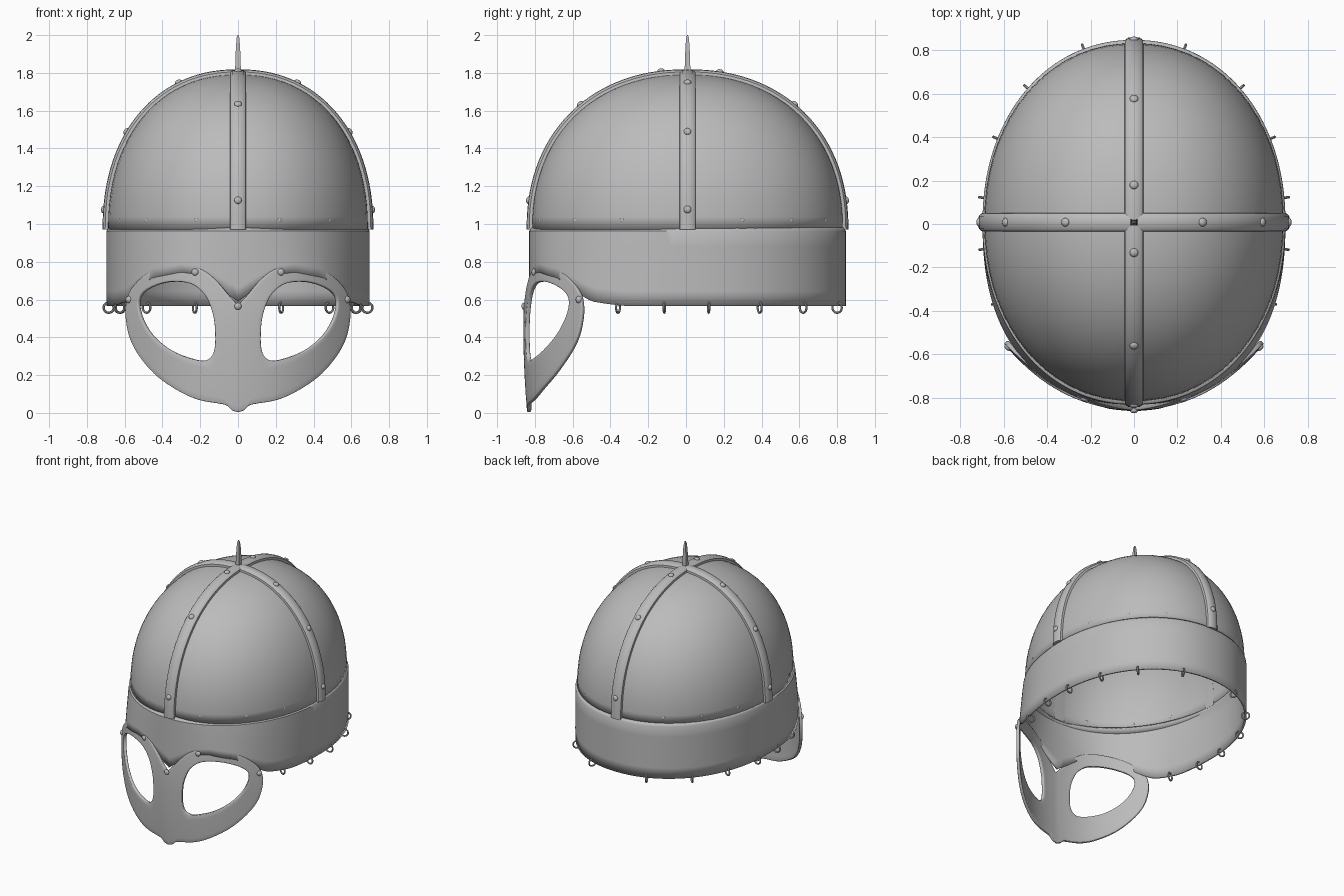
import bpy, bmesh, math
from math import sin, cos, pi, atan2, hypot, radians
from mathutils import Vector, Matrix

if "Cube" in bpy.data.objects:
    bpy.data.objects.remove(bpy.data.objects["Cube"])

steel = bpy.data.materials.new("steel_grey")
steel.use_nodes = True
GREY = (0.5, 0.5, 0.5, 1)
steel.diffuse_color = GREY
steel.node_tree.nodes["Principled BSDF"].inputs["Base Color"].default_value = GREY

CY = 0.008               # centre of the skull in y
RIM = 0.97               # where dome meets brow band
DOME = Vector((0.683, 0.818, 0.815))


def power(v, n):
    return math.copysign(abs(v) ** (2 / n), v)


def finish(obj):
    if not obj.data.materials:
        obj.data.materials.append(steel)
    bpy.ops.object.select_all(action='DESELECT')
    obj.select_set(True)
    bpy.context.view_layer.objects.active = obj
    bpy.ops.object.shade_smooth_by_angle(angle=radians(35))


def make(name, bm):
    mesh = bpy.data.meshes.new(name)
    bm.to_mesh(mesh)
    bm.free()
    obj = bpy.data.objects.new(name, mesh)
    bpy.context.collection.objects.link(obj)
    return obj


def sheet(name, rows, closed, caps=False):
    """Skin a list of point rows into a quad surface."""
    bm = bmesh.new()
    grid = [[bm.verts.new(p) for p in row] for row in rows]
    n = len(rows[0])
    for a, b in zip(grid, grid[1:]):
        for i in range(n if closed else n - 1):
            j = (i + 1) % n
            bm.faces.new((a[i], a[j], b[j], b[i]))
    if caps:
        bm.faces.new(grid[0])
        bm.faces.new(grid[-1])
    bmesh.ops.remove_doubles(bm, verts=bm.verts, dist=0.0003)
    bmesh.ops.recalc_face_normals(bm, faces=bm.faces)
    return make(name, bm)


def thicken(obj, amount):
    mod = obj.modifiers.new("thickness", 'SOLIDIFY')
    mod.thickness = amount
    mod.offset = 0


def dome_point(turn, rise):
    r = power(cos(rise), 2.2)
    return Vector((DOME.x * r * power(cos(turn), 2.1),
                   DOME.y * r * power(sin(turn), 2.1) + CY,
                   RIM + DOME.z * power(sin(rise), 2.2)))


def interp(x, pts):
    for (x0, v0), (x1, v1) in zip(pts, pts[1:]):
        if x <= x1:
            return v0 + (v1 - v0) * (x - x0) / (x1 - x0)
    return pts[-1][1]


def rivets(name, spots, radius):
    bm = bmesh.new()
    for pos, normal in spots:
        place = Matrix.Translation(pos) @ normal.to_track_quat('Z', 'Y').to_matrix().to_4x4()
        bmesh.ops.create_uvsphere(bm, u_segments=12, v_segments=8, radius=radius,
                                  matrix=place @ Matrix.Diagonal((1, 1, 0.65, 1)))
    finish(make(name, bm))


# Dome
SEG = 72
dome = sheet("dome", [[dome_point(2 * pi * i / SEG, pi / 2 * k / 24) for i in range(SEG)]
                      for k in range(25)], True)
thicken(dome, 0.012)
finish(dome)

# Brow band, its lower edge arching over the eyes
BROW = [(0, 0.59), (0.1, 0.66), (0.2, 0.73), (0.3, 0.745), (0.45, 0.715),
        (0.54, 0.64), (0.59, 0.59), (0.66, 0.565), (1, 0.565)]


def band_point(turn, t):
    n = 2.1 + (0.25 * t if sin(turn) < 0 else 0)
    x, y = 0.69 * power(cos(turn), n), 0.832 * power(sin(turn), n)
    low = interp(abs(x), BROW) if y < 0 else 0.565
    k = 0.985 if t < 0 else 1
    return Vector((x * k, y * k + CY, RIM + 0.008 if t < 0 else 0.96 + (low - 0.96) * t))


band = sheet("brow_band", [[band_point(2 * pi * i / 144, t) for i in range(144)]
                           for t in (-1, 0, 0.2, 0.4, 0.6, 0.8, 1)], True)
thicken(band, 0.014)
finish(band)

# Crossing straps over the dome
SECTION = [(-0.044, -0.008), (-0.041, 0.02), (-0.028, 0.031), (0, 0.034),
           (0.028, 0.031), (0.041, 0.02), (0.044, -0.008)]


def arc(turn, a):
    """Point and outward normal on the dome arc, a running 0 to pi."""
    def at(v):
        return dome_point(turn if v <= pi / 2 else turn + pi, min(v, pi - v))
    along = at(min(a + 0.01, pi)) - at(max(a - 0.01, 0))
    side = Vector((-sin(turn), cos(turn), 0))
    return at(a), side.cross(along).normalized() * -1, side


for name, turn in (("side_strap", 0), ("long_strap", pi / 2)):
    rows = []
    for k in range(61):
        p, out, side = arc(turn, pi * k / 60)
        if out.dot(p - Vector((0, CY, RIM))) < 0:
            out = -out
        rows.append([p + side * w + out * h for w, h in SECTION])
    finish(sheet(name, rows, True, True))

# Strap rivets
spots = []
for turn, rises in ((0, (6, 36, 66)), (pi, (6, 36, 66)),
                    (-pi / 2, (9, 50, 82)), (pi / 2, (9, 50, 80))):
    for rise in rises:
        p, out, side = arc(turn, radians(rise))
        if out.dot(p - Vector((0, CY, RIM))) < 0:
            out = -out
        spots.append((p + out * 0.033, out))
rivets("strap_rivets", spots, 0.02)

# Rim rivets and hanging rings, placed by their y on both sides
spots = []
for y in (-0.775, -0.59, -0.34, 0.3, 0.56, 0.74):
    x = 0.685 * (1 - abs((y - CY) / 0.82) ** 2.1) ** (1 / 2.1)
    for s in (-1, 1):
        spots.append((Vector((s * x * 0.995, y * 0.995, 1.02)),
                      Vector((s * x / 0.47, y / 0.67, 0.1)).normalized()))
rivets("rim_rivets", spots, 0.014)

for y in (-0.36, -0.115, 0.12, 0.39, 0.62, 0.8):
    x = 0.69 * (1 - abs((y - CY) / 0.832) ** 2.1) ** (1 / 2.1)
    for s in (-1, 1):
        tangent = Vector((-y / 0.69, s * x / 0.476, 0))
        bpy.ops.mesh.primitive_torus_add(
            location=(s * x, y, 0.557), major_radius=0.027, minor_radius=0.006,
            major_segments=20, minor_segments=8,
            rotation=tangent.to_track_quat('Z', 'Y').to_euler())
        bpy.context.object.name = "hanging_ring"
        finish(bpy.context.object)

# Spike on the crown
spike = [[Vector((sx * w, sy * w + CY, z)) for sx, sy in ((-1, -1), (1, -1), (1, 1), (-1, 1))]
         for w, z in ((0.016, 1.78), (0.014, 1.86), (0.011, 1.94), (0.007, 1.985), (0.003, 2.0))]
finish(sheet("crown_spike", spike, True, True))

# Eye mask: half outline and eye hole, mirrored
OUTLINE = [(0, 0.57), (0.05, 0.625), (0.1, 0.685), (0.16, 0.74), (0.23, 0.775), (0.32, 0.785),
           (0.42, 0.765), (0.5, 0.72), (0.56, 0.655), (0.585, 0.59), (0.588, 0.5), (0.565, 0.39),
           (0.51, 0.29), (0.42, 0.19), (0.3, 0.11), (0.2, 0.068), (0.1, 0.05), (0.06, 0.04),
           (0.03, 0.014), (0, 0.005)]
EYE = [(0.125, 0.33), (0.122, 0.46), (0.14, 0.55), (0.175, 0.625), (0.24, 0.68), (0.33, 0.695),
       (0.42, 0.68), (0.495, 0.64), (0.522, 0.585), (0.505, 0.5), (0.45, 0.41), (0.36, 0.335),
       (0.26, 0.292), (0.17, 0.278)]
MID = Vector((0.31, 0.48))


def smooth(pts, loop):
    """Catmull-Rom samples through the points."""
    n, out = len(pts), []
    pick = (lambda i: Vector(pts[i % n])) if loop else (lambda i: Vector(pts[max(0, min(i, n - 1))]))
    for i in range(n if loop else n - 1):
        a, b, c, d = (pick(i + k) for k in (-1, 0, 1, 2))
        for t in (0, 0.2, 0.4, 0.6, 0.8):
            out.append(b + (c - a) * t / 2 + (a * 2 - b * 5 + c * 4 - d) * t * t / 2
                       + (b * 3 - a - c * 3 + d) * t ** 3 / 2)
    return out


def mask_y(x, z):
    bow = (0.2 if z > 0.45 else 0.1) * (z - 0.45) ** 2
    return -0.85 + bow + 0.05 * x + 0.98 * x ** 2.4


hole = sorted((atan2(*(p - MID).yx), (p - MID).length) for p in smooth(EYE, True))
hole = [(a - 2 * pi, r) for a, r in hole] + hole + [(a + 2 * pi, r) for a, r in hole]
edge = smooth(OUTLINE, False)
edge += [Vector((0, 0.005 + 0.565 * k / 24)) for k in range(24)]
rows = []
for k in range(7):
    row = []
    for p in edge:
        angle = atan2(*(p - MID).yx)
        inner = MID + Vector((cos(angle), sin(angle))) * interp(angle, hole)
        q = inner.lerp(p, k / 6)
        x = max(q.x, 0)
        row.append(Vector((x, mask_y(x, q.y), q.y)))
    rows.append(row)
mask = sheet("eye_mask", rows, True)
mirror = mask.modifiers.new("mirror", 'MIRROR')
mirror.use_clip = True
thicken(mask, 0.022)
bevel = mask.modifiers.new("soft_edge", 'BEVEL')
bevel.width = 0.005
bevel.segments = 2
bevel.angle_limit = radians(50)
finish(mask)

# Mask rivets
spots = []
for x, z in ((-0.225, 0.745), (0.225, 0.745), (-0.572, 0.6), (0.572, 0.6), (0, 0.565)):
    out = Vector((2 * x * abs(x) ** 0.4, -1, 0)).normalized()
    spots.append((Vector((x, mask_y(abs(x), z), z)) + out * 0.011, out))
rivets("mask_rivets", spots, 0.019)
